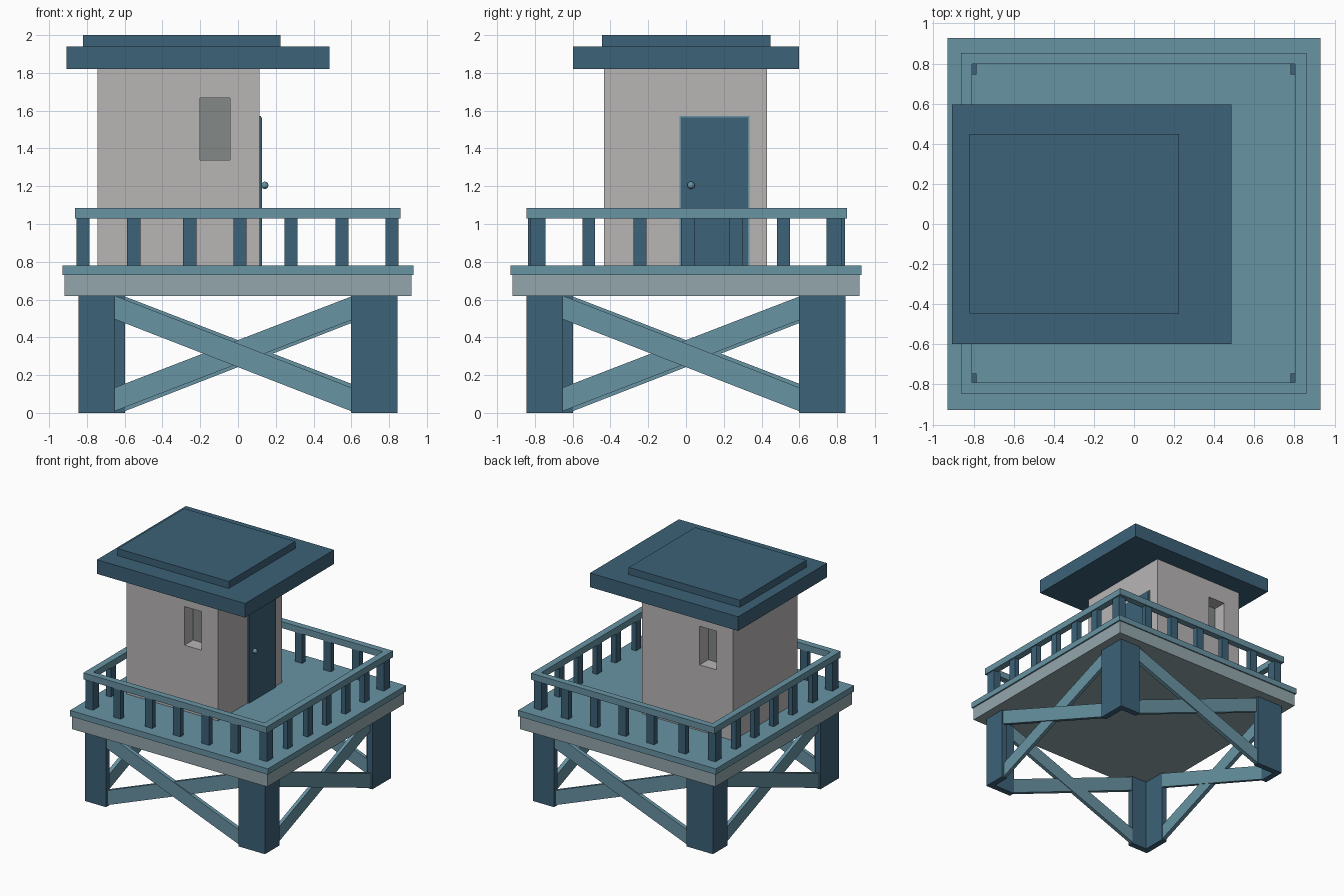
import bpy, bmesh, math
from mathutils import Matrix

if "Cube" in bpy.data.objects:
    bpy.data.objects.remove(bpy.data.objects["Cube"])


def material(name, rgb):
    m = bpy.data.materials.new(name)
    m.diffuse_color = (*rgb, 1)
    m.use_nodes = True
    m.node_tree.nodes["Principled BSDF"].inputs["Base Color"].default_value = m.diffuse_color
    return m


DARK = material("dark blue", (0.045, 0.122, 0.188))
LIGHT = material("light blue", (0.138, 0.292, 0.371))
BEAM = material("pale blue grey", (0.29, 0.38, 0.41))
WALL = material("warm grey", (0.479, 0.462, 0.462))
PANE = material("window grey", (0.231, 0.246, 0.238))


def finish(name, bm, mat, turn=0):
    """Turn by quarter turns about z and make the object."""
    bmesh.ops.transform(bm, matrix=Matrix.Rotation(turn * math.pi / 2, 4, 'Z'), verts=bm.verts)
    bmesh.ops.recalc_face_normals(bm, faces=bm.faces)
    me = bpy.data.meshes.new(name)
    bm.to_mesh(me)
    bm.free()
    me.materials.append(mat)
    ob = bpy.data.objects.new(name, me)
    bpy.context.collection.objects.link(ob)
    return ob


def box(name, mat, x, y, z):
    bm = bmesh.new()
    bmesh.ops.create_cube(bm, size=1)
    for v in bm.verts:
        v.co = [r[0] if c < 0 else r[1] for c, r in zip(v.co, (x, y, z))]
    return finish(name, bm, mat)


def prism(name, mat, pts, direction, turn=0):
    """Extrude a flat outline along a direction."""
    bm = bmesh.new()
    f = bm.faces.new([bm.verts.new(p) for p in pts])
    r = bmesh.ops.extrude_face_region(bm, geom=[f], use_keep_orig=True)
    moved = [g for g in r["geom"] if isinstance(g, bmesh.types.BMVert)]
    bmesh.ops.translate(bm, vec=direction, verts=moved)
    return finish(name, bm, mat, turn)


# angle-section corner legs and crossed braces, repeated by quarter turns
O, T = 0.845, 0.05
for k in range(4):
    prism(f"leg_{k}", DARK,
          [(x, y, 0) for x, y in ((O, -O), (O, -0.65), (O - T, -0.65),
                                  (O - T, -O + T), (0.597, -O + T), (0.597, -O))],
          (0, 0, 0.62), k)
    prism(f"brace_down_{k}", LIGHT,
          [(-0.65, -0.835, 0.495), (-0.65, -0.835, 0.62), (0.597, -0.835, 0.135), (0.597, -0.835, 0.01)],
          (0, 0.035, 0), k)
    prism(f"brace_up_{k}", LIGHT,
          [(-0.65, -0.825, 0.01), (-0.65, -0.825, 0.135), (0.597, -0.825, 0.615), (0.597, -0.825, 0.49)],
          (0, 0.03, 0), k)

# platform
box("platform_base", BEAM, (-0.918, 0.918), (-0.918, 0.918), (0.62, 0.73))
box("deck", LIGHT, (-0.93, 0.93), (-0.928, 0.928), (0.73, 0.78))

# railing
Z = (1.03, 1.085)
box("front_rail", LIGHT, (-0.863, 0.86), (-0.845, -0.79), Z)
box("back_rail", LIGHT, (-0.863, 0.86), (0.797, 0.852), Z)
box("left_rail", LIGHT, (-0.863, -0.808), (-0.79, 0.797), Z)
box("right_rail", LIGHT, (0.803, 0.86), (-0.79, 0.797), Z)

# balusters, corners are square posts
xs = (-0.82, -0.552, -0.255, 0.01, 0.28, 0.55, 0.815)
ys = (-0.782, -0.515, -0.243, 0.01, 0.265, 0.517, 0.782)
for i in range(7):
    end = i in (0, 6)
    for side, y in (("front", -0.815), ("back", 0.82)):
        h = 0.035
        y0, y1 = y - 0.022, y + 0.022
        if end:
            y0, y1 = (-0.825, -0.745) if y < 0 else (0.745, 0.825)
        box(f"{side}_post_{i}", DARK, (xs[i] - h, xs[i] + h), (y0, y1), (0.78, 1.03))
    if not end:
        for side, x in (("left", -0.833), ("right", 0.828)):
            box(f"{side}_post_{i}", DARK, (x - 0.022, x + 0.022),
                (ys[i] - 0.034, ys[i] + 0.034), (0.78, 1.03))

# cabin with two recessed windows
cabin = box("cabin", WALL, (-0.745, 0.115), (-0.433, 0.43), (0.78, 1.82))
for side, x, y, p in (("front", (-0.2, -0.042), (-0.5, -0.31), (-0.318, -0.309)),
                      ("back", (-0.588, -0.43), (0.307, 0.5), (0.306, 0.315))):
    z = (1.34, 1.668)
    cutter = box(f"{side}_window_cutter", WALL, x, y, z)
    cutter.hide_render = True
    cutter.hide_viewport = True
    cut = cabin.modifiers.new(f"{side}_window", 'BOOLEAN')
    cut.object = cutter
    cut.operation = 'DIFFERENCE'
    cut.solver = 'EXACT'
    box(f"{side}_window_pane", PANE, x, p, z)

# door, frame and knob on the right side
box("door_frame", LIGHT, (0.1, 0.121), (-0.035, 0.336), (0.78, 1.572))
box("door", DARK, (0.1, 0.127), (-0.026, 0.327), (0.78, 1.564))
bm = bmesh.new()
bmesh.ops.create_uvsphere(bm, u_segments=10, v_segments=6, radius=0.02,
                          matrix=Matrix.Translation((0.142, 0.027, 1.205)))
finish("door_knob", bm, LIGHT)

# two-step flat roof
box("roof", DARK, (-0.908, 0.485), (-0.598, 0.597), (1.82, 1.94))
box("roof_cap", DARK, (-0.82, 0.225), (-0.445, 0.448), (1.94, 2.0))
